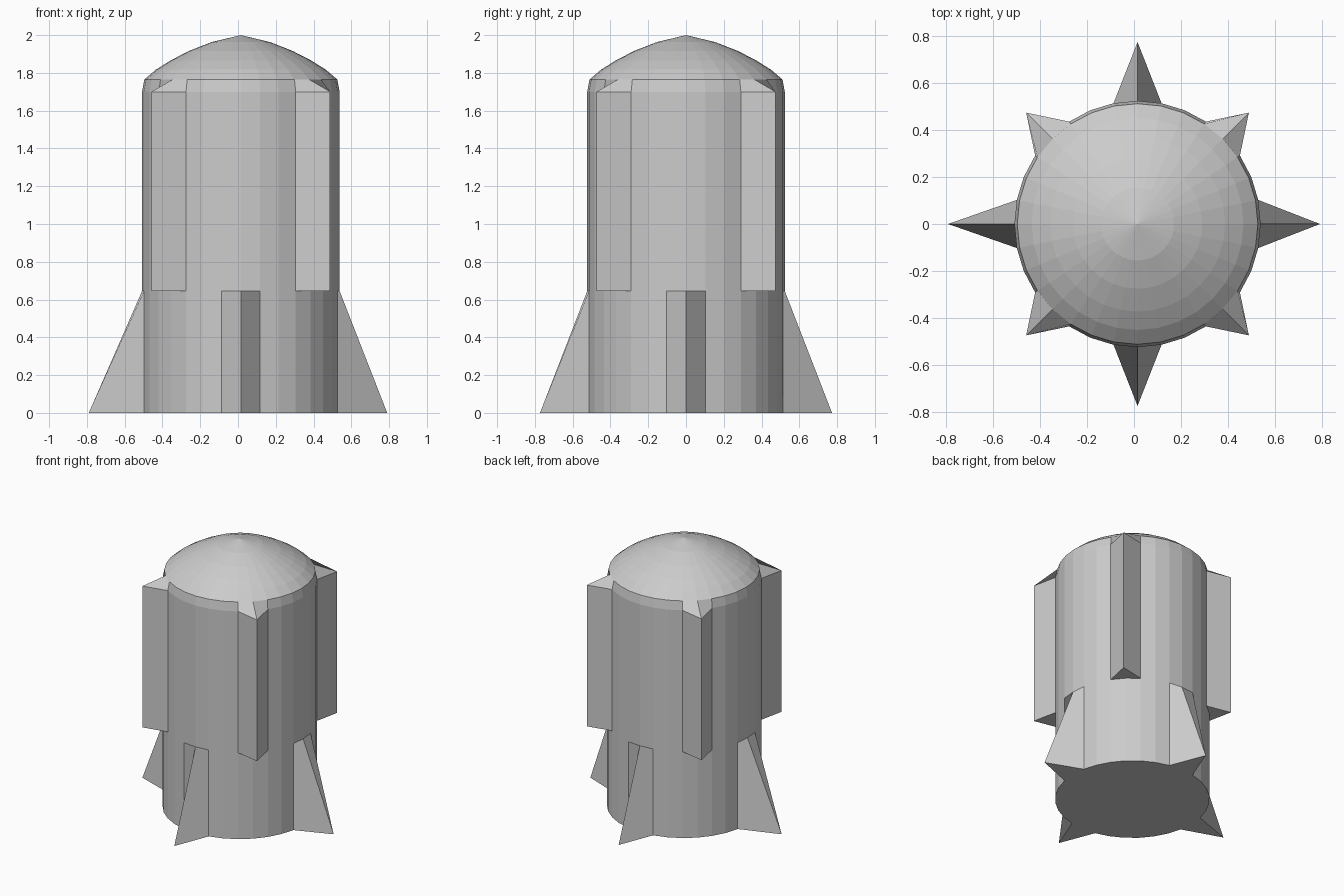
import bpy, bmesh
from math import sin, cos, pi

if "Cube" in bpy.data.objects:
    bpy.data.objects.remove(bpy.data.objects["Cube"])

SIDES = 32
CX = 0.015      # body axis sits slightly off the overall centre
R = 0.523


def ring(bm, z, r, pushed=None):
    """One horizontal ring; 'pushed' maps a vertex index to a larger radius."""
    pushed = pushed or {}
    verts = []
    for i in range(SIDES):
        a = 2 * pi * i / SIDES
        rad = pushed.get(i, r)
        verts.append(bm.verts.new((CX + rad * cos(a), rad * sin(a), z)))
    return verts


def skin(bm, rings):
    for lo, hi in zip(rings, rings[1:]):
        for i in range(SIDES):
            j = (i + 1) % SIDES
            bm.faces.new((lo[i], lo[j], hi[j], hi[i]))


bm = bmesh.new()

# tail fins pull four base points outwards, side ribs pull the diagonal points
fins = {0: 0.775, 8: 0.773, 16: 0.805, 24: 0.773}
ribs = {i: 0.669 for i in (4, 12, 20, 28)}
rings = [
    ring(bm, 0.0, R, fins),
    ring(bm, 0.645, R),
    ring(bm, 0.645, R, ribs),
    ring(bm, 1.70, R, ribs),
]

# domed nose profile
for r, z in [(0.511, 1.765), (0.45, 1.817), (0.372, 1.866),
             (0.275, 1.916), (0.155, 1.963)]:
    rings.append(ring(bm, z, r))

skin(bm, rings)
bm.faces.new(rings[0][::-1])
tip = bm.verts.new((CX, 0, 2.0))
top = rings[-1]
for i in range(SIDES):
    bm.faces.new((top[i], top[(i + 1) % SIDES], tip))

# weld the step under the ribs
bmesh.ops.remove_doubles(bm, verts=bm.verts[:], dist=0.0005)
bmesh.ops.recalc_face_normals(bm, faces=bm.faces[:])

mesh = bpy.data.meshes.new("finned_body")
bm.to_mesh(mesh)
bm.free()
body = bpy.data.objects.new("finned_body", mesh)
bpy.context.collection.objects.link(body)
